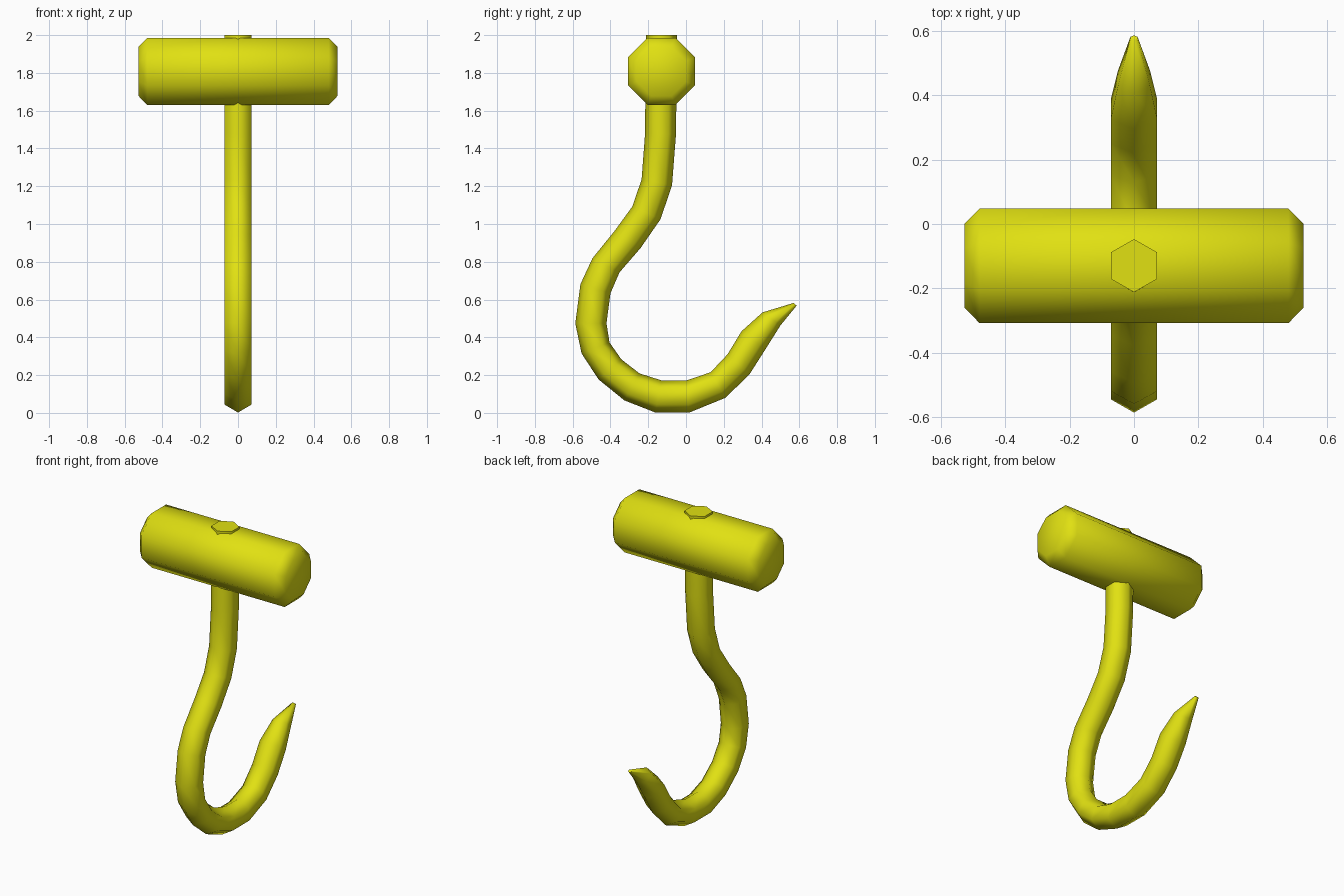
import bpy, bmesh, math

if "Cube" in bpy.data.objects:
    bpy.data.objects.remove(bpy.data.objects["Cube"])

yellow = bpy.data.materials.new("yellow")
yellow.diffuse_color = (0.75, 0.75, 0.006, 1)
yellow.use_nodes = True
yellow.node_tree.nodes["Principled BSDF"].inputs["Base Color"].default_value = yellow.diffuse_color


def loft(name, rings):
    """Skin a list of equal-sized vertex rings and cap both ends."""
    bm = bmesh.new()
    rows = [[bm.verts.new(p) for p in ring] for ring in rings]
    n = len(rows[0])
    for a, b in zip(rows, rows[1:]):
        for i in range(n):
            j = (i + 1) % n
            bm.faces.new((a[i], a[j], b[j], b[i]))
    bm.faces.new(rows[0])
    bm.faces.new(rows[-1])
    bmesh.ops.recalc_face_normals(bm, faces=bm.faces)
    me = bpy.data.meshes.new(name)
    bm.to_mesh(me)
    bm.free()
    me.materials.append(yellow)
    ob = bpy.data.objects.new(name, me)
    bpy.context.collection.objects.link(ob)
    bpy.ops.object.select_all(action='DESELECT')
    ob.select_set(True)
    bpy.context.view_layer.objects.active = ob
    bpy.ops.object.shade_smooth_by_angle(angle=math.radians(70))
    return ob


# Handle: octagonal bar along x with chamfered ends
def octagon(x, apothem):
    r = apothem / math.cos(math.pi / 8)
    return [(x, -0.13 + r * math.cos(a), 1.808 + r * math.sin(a))
            for a in (math.pi / 8 + k * math.pi / 4 for k in range(8))]


loft("handle", [octagon(x, a) for x, a in
                ((-0.527, 0.13), (-0.48, 0.178), (0.48, 0.178), (0.527, 0.13))])

# Hook: hexagonal bar, side profile given as back edge and front edge (y, z)
back = [(-0.212, 2.0), (-0.217, 1.475), (-0.235, 1.237), (-0.283, 1.094),
        (-0.379, 0.962), (-0.495, 0.819), (-0.559, 0.681), (-0.586, 0.474),
        (-0.553, 0.315), (-0.463, 0.177), (-0.326, 0.066), (-0.162, 0.002),
        (0.018, 0.002), (0.209, 0.08), (0.336, 0.204), (0.42, 0.336),
        (0.5, 0.463), (0.586, 0.568)]
front = [(-0.047, 2.0), (-0.053, 1.475), (-0.074, 1.205), (-0.135, 1.025),
         (-0.241, 0.872), (-0.352, 0.744), (-0.4, 0.633), (-0.421, 0.474),
         (-0.405, 0.373), (-0.342, 0.283), (-0.246, 0.209), (-0.13, 0.172),
         (0.003, 0.172), (0.13, 0.215), (0.22, 0.31), (0.294, 0.432),
         (0.405, 0.532), (0.57, 0.582)]


def hexagon(i):
    (y0, z0), (y1, z1) = back[i], front[i]
    w = {16: 0.05, 17: 0.011}.get(i, 0.072)      # narrows toward the point
    return [(x * w, y0 + (y1 - y0) * t, z0 + (z1 - z0) * t)
            for x, t in ((0, 0), (1, .25), (1, .75), (0, 1), (-1, .75), (-1, .25))]


loft("hook", [hexagon(i) for i in range(len(back))])
